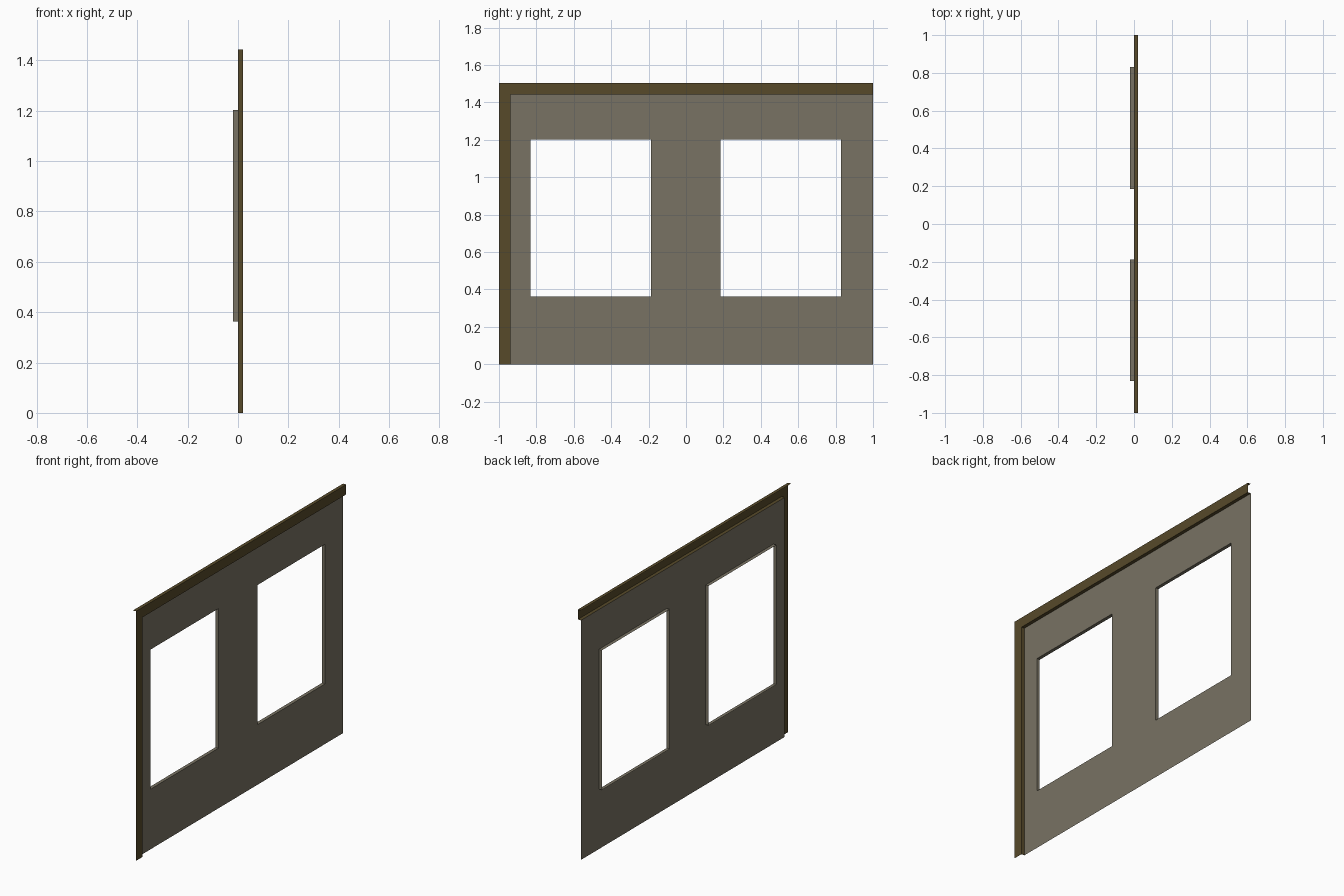
import bpy, bmesh

if "Cube" in bpy.data.objects:
    bpy.data.objects.remove(bpy.data.objects["Cube"])

D = 0.0205            # depth of window reveals and of trim
Y_IN, Z_IN = -0.939, 1.443   # inner corner of the trim
Z_TOP = 1.503
Z0, Z1 = 0.362, 1.203        # window sill and head
WINDOWS = [(-0.832, -0.187), (0.184, 0.830)]


def material(name, color):
    m = bpy.data.materials.new(name)
    m.diffuse_color = color
    m.use_nodes = True
    m.node_tree.nodes["Principled BSDF"].inputs["Base Color"].default_value = m.diffuse_color
    return m


def build(name, quads, mat):
    """Make one object from a list of quads, welding shared corners."""
    bm = bmesh.new()
    for q in quads:
        bm.faces.new([bm.verts.new(p) for p in q])
    bmesh.ops.remove_doubles(bm, verts=bm.verts, dist=1e-5)
    me = bpy.data.meshes.new(name)
    bm.to_mesh(me)
    bm.free()
    me.materials.append(mat)
    ob = bpy.data.objects.new(name, me)
    bpy.context.collection.objects.link(ob)


plaster = material("plaster", (0.19, 0.17, 0.125, 1))
wood = material("dark_wood", (0.095, 0.068, 0.023, 1))

# Wall sheet: grid of cells with the two window cells left out
ys = [Y_IN] + [y for w in WINDOWS for y in w] + [1.0]
zs = [0.0, Z0, Z1, Z_IN]
wall = []
for i, (a, b) in enumerate(zip(ys, ys[1:])):
    for j, (c, d) in enumerate(zip(zs, zs[1:])):
        if j == 1 and i in (1, 3):
            continue
        wall.append([(0, a, c), (0, b, c), (0, b, d), (0, a, d)])
build("wall_panel", wall, plaster)

# Window reveals: four faces running back from each opening
for n, (a, b) in enumerate(WINDOWS, 1):
    loop = [(a, Z0), (b, Z0), (b, Z1), (a, Z1)]
    quads = [[(0, *p), (0, *q), (-D, *q), (-D, *p)]
             for p, q in zip(loop, loop[1:] + loop[:1])]
    build(f"window_reveal_{n}", quads, plaster)

# Raised trim along the top and the left edge, open at the back
trim = [
    [(D, -1, 0), (D, Y_IN, 0), (D, Y_IN, Z_IN), (D, -1, Z_IN)],              # side face
    [(D, -1, Z_IN), (D, Y_IN, Z_IN), (D, Y_IN, Z_TOP), (D, -1, Z_TOP)],      # corner
    [(D, Y_IN, Z_IN), (D, 1, Z_IN), (D, 1, Z_TOP), (D, Y_IN, Z_TOP)],        # top face
    [(D, Y_IN, 0), (0, Y_IN, 0), (0, Y_IN, Z_IN), (D, Y_IN, Z_IN)],          # side return
    [(0, Y_IN, Z_IN), (0, 1, Z_IN), (D, 1, Z_IN), (D, Y_IN, Z_IN)],          # lower return
    [(D, -1, Z_TOP), (D, 1, Z_TOP), (0, 1, Z_TOP), (0, -1, Z_TOP)],          # top cap
]
build("edge_trim", trim, wood)
